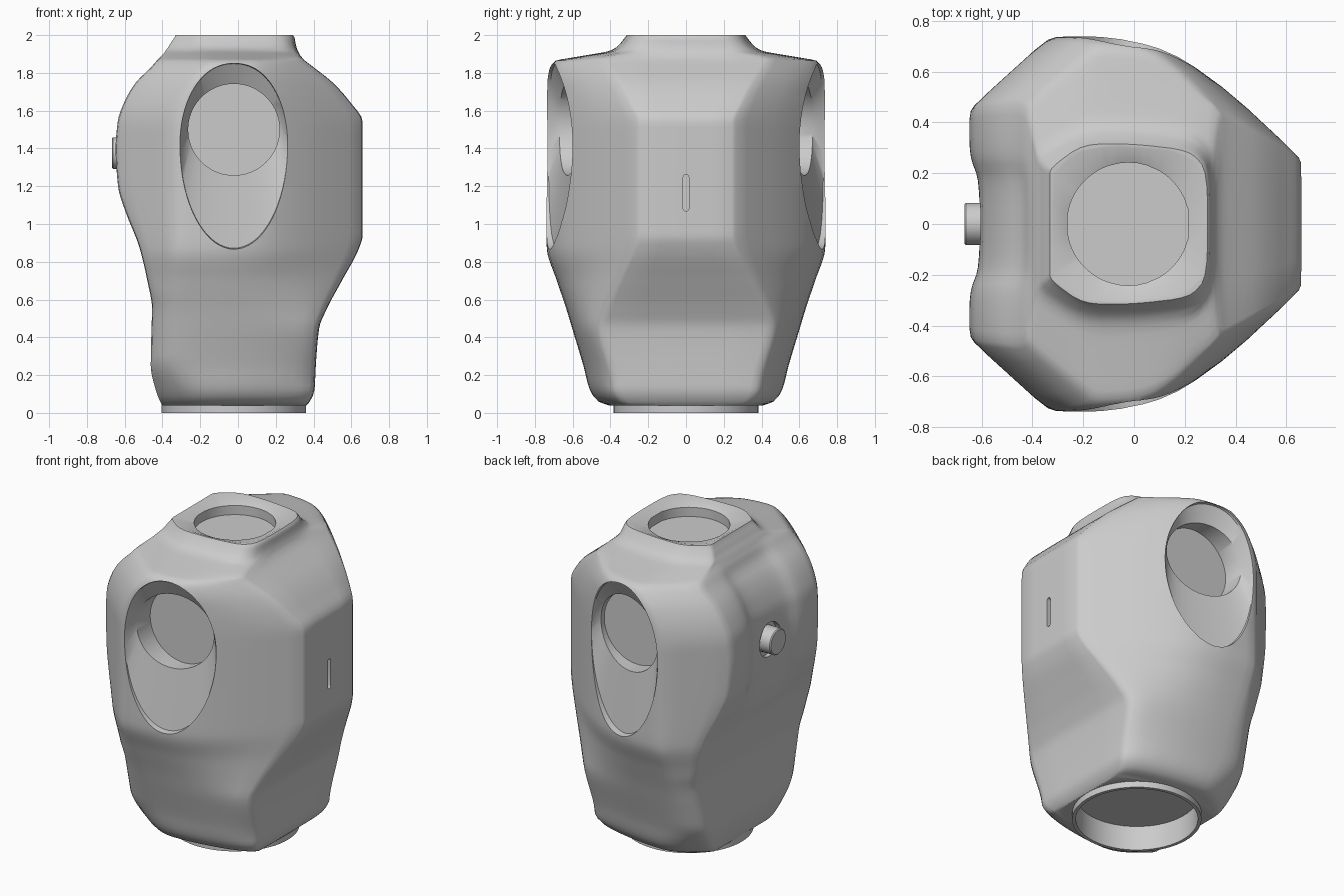
import bpy, bmesh, math
from mathutils import Vector

if "Cube" in bpy.data.objects:
    bpy.data.objects.remove(bpy.data.objects["Cube"])

gray = bpy.data.materials.new("plain gray")
gray.diffuse_color = (0.6, 0.6, 0.6, 1)
gray.use_nodes = True
gray.node_tree.nodes["Principled BSDF"].inputs["Base Color"].default_value = gray.diffuse_color

# body silhouette keys: height, chest x, back x, half width
KEYS = [(.04, .362, -.40, .41), (.06, .38, -.412, .465), (.12, .405, -.435, .51),
        (.25, .412, -.462, .545), (.45, .43, -.458, .605), (.55, .47, -.455, .635),
        (.70, .55, -.48, .685), (.87, .64, -.52, .738), (.94, .66, -.545, .74),
        (1.05, .66, -.59, .74), (1.2, .66, -.635, .74), (1.4, .66, -.648, .74),
        (1.54, .66, -.637, .74), (1.65, .59, -.60, .74), (1.75, .50, -.54, .738),
        (1.83, .40, -.46, .72), (1.865, .355, -.43, .69), (1.88, .34, -.415, .61),
        (1.90, .325, -.395, .49), (1.915, .318, -.385, .41), (1.935, .31, -.37, .37),
        (1.96, .304, -.355, .345), (1.985, .30, -.338, .325), (2.0, .29, -.33, .315)]


def clamp(v):
    return max(0.0, min(1.0, v))


def ease(v):
    v = clamp(v)
    return v * v * (3 - 2 * v)


def smooth_key(z, c):
    """Monotone cubic through one column of KEYS."""
    i = max(j for j in range(len(KEYS) - 1) if KEYS[j][0] <= z + 1e-9)

    def sec(j):
        j = max(0, min(len(KEYS) - 2, j))
        return (KEYS[j + 1][c] - KEYS[j][c]) / (KEYS[j + 1][0] - KEYS[j][0])

    def slope(j):
        a, b = sec(j - 1), sec(j)
        return 2 * a * b / (a + b) if a * b > 0 else 0
    h = KEYS[i + 1][0] - KEYS[i][0]
    t = (z - KEYS[i][0]) / h
    return ((2*t**3 - 3*t*t + 1) * KEYS[i][c] + (t**3 - 2*t*t + t) * h * slope(i)
            + (3*t*t - 2*t**3) * KEYS[i + 1][c] + (t**3 - t*t) * h * slope(i + 1))


def section(z):
    """Chamfered plan outline at one height, turning into the neck near the top."""
    xf, xb, w = (smooth_key(z, c) for c in (1, 2, 3))
    s = clamp((z - 1.5) / .36) ** 2   # shoulder arch
    low = ease((.85 - z) / .45)       # hips
    base = ease((.3 - z) / .26)       # rounded bottom corners
    y1 = min(.265 + (.65 - xf) * .92 - .11 * ease((.5 - z) / .4) - .1 * s, w * (.8 - .06 * base))
    y5 = min(.45 + (xb + .65) * .9 - (.74 - w) * .7 - .15 * s, w * (.85 - .15 * base))
    t = clamp((z - 1.87) / .055)
    trunk = [(xf, y1), (min(.28 - .15 * s, xf - .05), w - .13 + .08 * s + .07 * low),
             (0, w - .005), (-.33 + .18 * s + .1 * base, w), (xb, y5)]
    neck = [(xf, .66 * w), (xf - .07, .92 * w), (0, w), (-.2, w), (xb, .7 * w)]
    half = [Vector(a).lerp(Vector(b), t) for a, b in zip(trunk, neck)]
    groove = .04 * clamp((z - .95) / .2) * clamp((1.9 - z) / .1)
    y6 = min(.27, .8 * half[4].y)
    half += [Vector((xb, y6)), Vector((xb + groove, y6 * .62))]
    ring = half + [Vector((p.x, -p.y)) for p in reversed(half)]
    soft = [.04 + .03 * low, .28, .25, .1 + .12 * low, .08 + .1 * low, .2, .2]
    soft = [a + (.2 - a) * t for a in soft]
    soft += soft[::-1]
    for _ in range(2):  # round the corners
        ring = [q for i, p in enumerate(ring) for q in
                (p.lerp(ring[i - 1], soft[i]), p.lerp(ring[(i + 1) % len(ring)], soft[i]))]
        soft = [.22] * len(ring)
    return [(p.x, p.y, z) for p in ring]


def loft(name, rings):
    bm = bmesh.new()
    rows = [[bm.verts.new(p) for p in r] for r in rings]
    n = len(rows[0])
    for a, b in zip(rows, rows[1:]):
        for i in range(n):
            bm.faces.new((a[i], a[(i + 1) % n], b[(i + 1) % n], b[i]))
    bm.faces.new(rows[0][::-1])
    bm.faces.new(rows[-1])
    bmesh.ops.recalc_face_normals(bm, faces=bm.faces)
    me = bpy.data.meshes.new(name)
    bm.to_mesh(me)
    bm.free()
    ob = bpy.data.objects.new(name, me)
    bpy.context.collection.objects.link(ob)
    me.materials.append(gray)
    return ob


def activate(ob):
    bpy.ops.object.select_all(action='DESELECT')
    ob.select_set(True)
    bpy.context.view_layer.objects.active = ob


def cut(ob, cutter):
    cutter.hide_render = True
    m = ob.modifiers.new("cut", 'BOOLEAN')
    m.operation, m.solver, m.object = 'DIFFERENCE', 'EXACT', cutter
    activate(ob)
    bpy.ops.object.modifier_apply(modifier=m.name)
    bpy.data.objects.remove(cutter)


def turned(name, profile, axis='Z', center=(0, 0, 0), n=64):
    """Stack of circles: (radius, offset along axis)."""
    c = Vector(center)
    rings = []
    for r, d in profile:
        ring = []
        for i in range(n):
            a = 2 * math.pi * i / n
            u, v = r * math.cos(a), r * math.sin(a)
            ring.append(c + Vector((u, v, d) if axis == 'Z' else (d, u, v)))
        rings.append(ring)
    return loft(name, rings)


# torso shell
heights = []
for a, b in zip(KEYS, KEYS[1:]):
    steps = max(2, math.ceil((b[0] - a[0]) / .03))
    heights += [a[0] + (b[0] - a[0]) * i / steps for i in range(steps)]
torso = loft("torso", [section(z) for z in heights + [2.0]])

# egg-shaped arm sockets with a round hole at the upper end
MID = -.022


def surface(x):
    return .74 - .13 * clamp((x + .33) / .61) ** 1.5


for side in (-1, 1):
    outer, rim, lip, floor = [], [], [], []
    for i in range(72):
        a = 2 * math.pi * i / 72
        c, s = math.cos(a), math.sin(a)
        if s > 0:
            c = math.copysign(abs(c) ** .92, c)
        x, z = MID + .298 * c, 1.42 + (.442 if s > 0 else .565) * s
        outer.append((x, side * (surface(x) + .12), z))
        rim.append((MID + .285 * c, side * (surface(x) - .012), 1.42 + (z - 1.42) * .97))
        x, z = MID + .242 * math.cos(a), 1.5 + .242 * s
        lip.append((x, side * (surface(x) - .065), z))
        floor.append((x, side * .53, z))
    cut(torso, loft("socket_cutter", [outer, rim, lip, floor]))

# neck opening: dished rim running into a round well
rim_top = [(MID + (x - MID) * .99, y * .99, 2.005) for x, y, z in section(2.0)]
angles = [math.atan2(y, x - MID) for x, y, z in rim_top]
well = [[(MID + .242 * math.cos(a), .242 * math.sin(a), z) for a in angles] for z in (1.97, 1.91)]
cut(torso, loft("neck_cutter", [[(x, y, 2.05) for x, y, z in rim_top], rim_top] + well))

# waist opening, button recess
cut(torso, turned("waist_cutter", [(.37, -.05), (.37, .16)], center=(MID, 0, 0)))
cut(torso, turned("button_cutter", [(.11, -.75), (.11, -.575)], 'X', (0, 0, 1.375)))

# chest slot
slot = []
for x in (.635, .70):
    slot.append([(x, .015 * math.cos(a), 1.165 + .015 * math.sin(a) + (.083 if i < 8 else -.083))
                 for i in range(16) for a in [math.pi * (i if i < 8 else i - 1) / 7]])
cut(torso, loft("slot_cutter", slot))

# waist collar
collar = turned("waist_collar", [(.383, 0), (.383, .165)], center=(MID, 0, 0))
cut(collar, turned("collar_cutter", [(.362, -.05), (.362, .2)], center=(MID, 0, 0)))

# back button
button = turned("back_button", [(.077, -.668), (.083, -.662), (.083, -.56)], 'X', (0, 0, 1.375), 40)

for ob in (torso, collar, button):
    activate(ob)
    bpy.ops.object.shade_smooth_by_angle(angle=math.radians(42))
